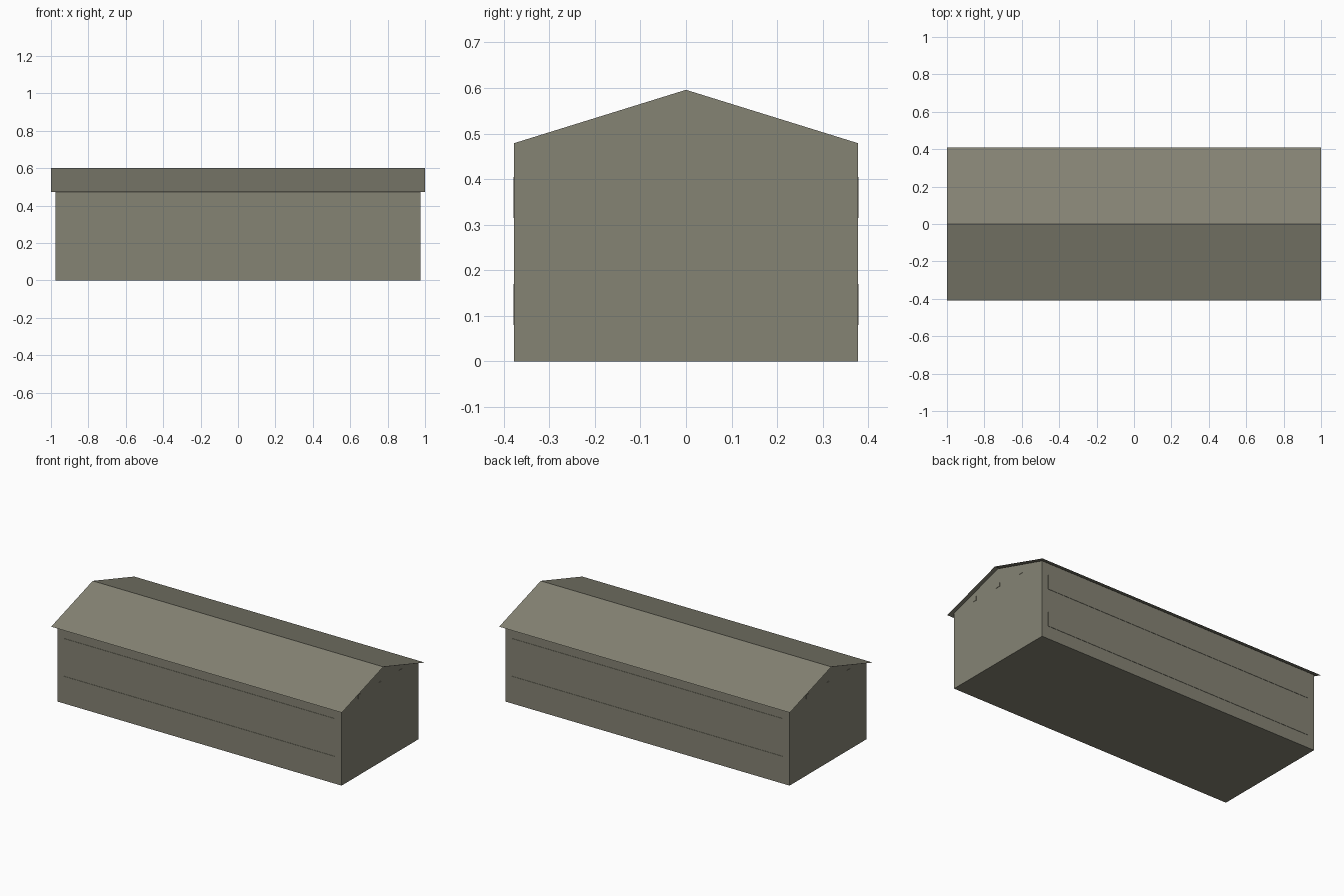
import bpy

cube = bpy.data.objects.get("Cube")
if cube:
    bpy.data.objects.remove(cube, do_unlink=True)

# Weathered olive grey paint shared by every part
paint = bpy.data.materials.new("olive_grey")
paint.use_nodes = True
colour = (0.235, 0.228, 0.175, 1.0)
paint.diffuse_color = colour
bsdf = paint.node_tree.nodes["Principled BSDF"]
bsdf.inputs["Base Color"].default_value = colour
bsdf.inputs["Roughness"].default_value = 0.9

WALL_X, WALL_Y = 0.977, 0.377
EAVE_Z, RIDGE_Z = 0.479, 0.596


def add_mesh(name, verts, faces):
    mesh = bpy.data.meshes.new(name)
    mesh.from_pydata(verts, [], faces)
    mesh.materials.append(paint)
    mesh.update()
    obj = bpy.data.objects.new(name, mesh)
    bpy.context.collection.objects.link(obj)
    return obj


def extrude_profile(name, profile, half_length, closed=True):
    """Sweep a (y, z) profile along x, with end caps when closed."""
    n = len(profile)
    verts = [(x, y, z) for x in (-half_length, half_length) for y, z in profile]
    count = n if closed else n - 1
    faces = [(i, (i + 1) % n, n + (i + 1) % n, n + i) for i in range(count)]
    if closed:
        faces += [tuple(reversed(range(n))), tuple(range(n, 2 * n))]
    return add_mesh(name, verts, faces)


def add_box(name, centre, size):
    bpy.ops.mesh.primitive_cube_add(size=1, location=centre)
    obj = bpy.context.object
    obj.name = name
    obj.scale = size
    obj.data.materials.append(paint)
    return obj


# Gabled body
extrude_profile("barn_body", [
    (WALL_Y, 0), (WALL_Y, EAVE_Z), (0, RIDGE_Z), (-WALL_Y, EAVE_Z), (-WALL_Y, 0),
], WALL_X)

# Thin sheet roof overhanging the walls
extrude_profile("roof_sheet", [
    (-0.408, 0.472), (0, 0.601), (0.408, 0.472),
][::-1], 1.0, closed=False)

# Long shallow panels on both side walls
for side, label in ((-1, "front"), (1, "back")):
    for z, level in ((0.125, "lower"), (0.36, "upper")):
        add_box(f"{label}_{level}_panel", (0, side * WALL_Y, z), (1.866, 0.004, 0.09))

# Small vents high on both gables
for side, label in ((-1, "right"), (1, "left")):
    for i, y in enumerate((-0.2, 0, 0.2)):
        add_box(f"{label}_gable_vent_{i + 1}", (side * WALL_X, y, 0.49), (0.004, 0.03, 0.025))

# Orient every surface outward
for obj in bpy.context.scene.objects:
    if obj.name == "barn_body":
        bpy.context.view_layer.objects.active = obj
        bpy.ops.object.select_all(action='DESELECT')
        obj.select_set(True)
        bpy.ops.object.mode_set(mode='EDIT')
        bpy.ops.mesh.select_all(action='SELECT')
        bpy.ops.mesh.normals_make_consistent(inside=False)
        bpy.ops.object.mode_set(mode='OBJECT')
